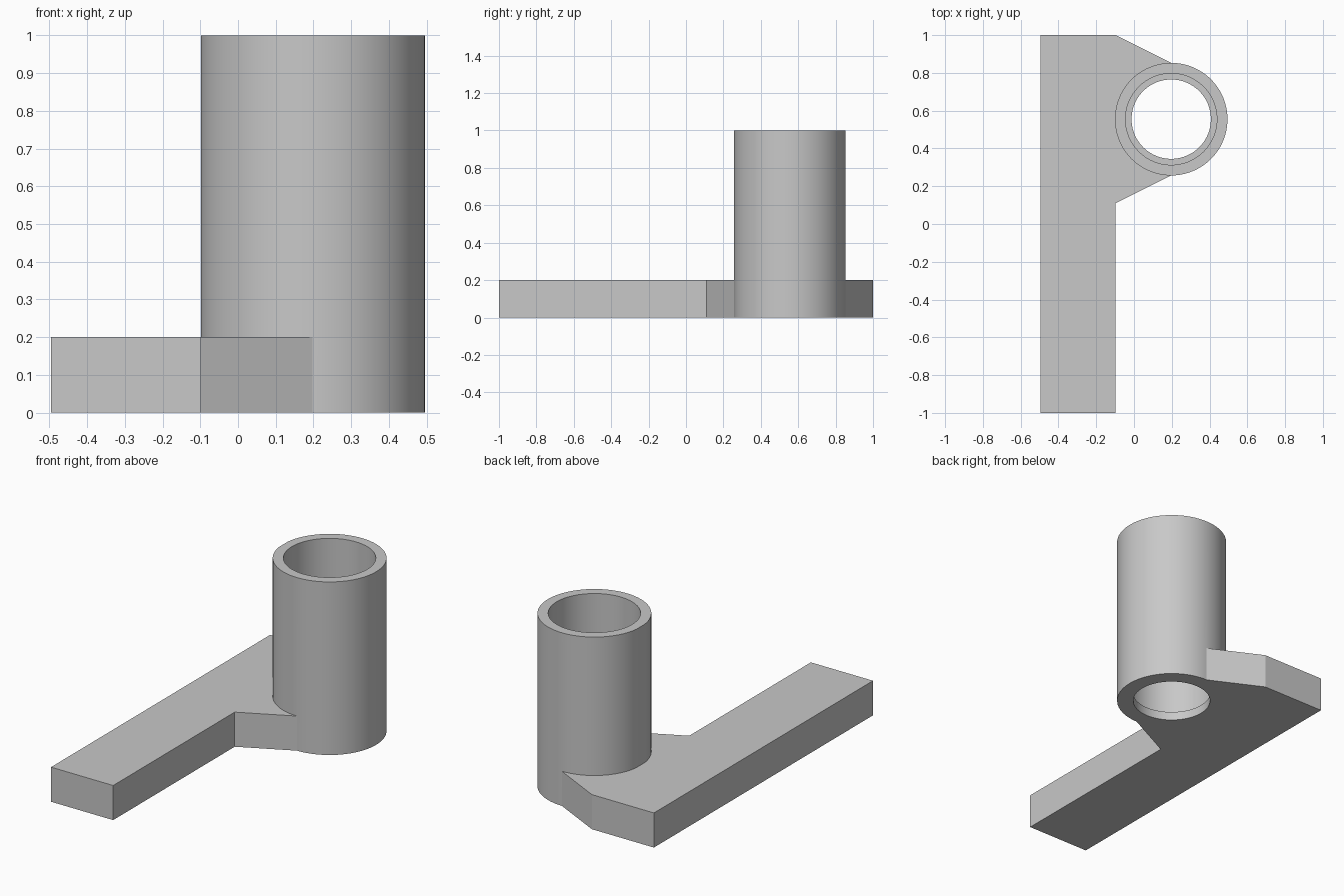
import bpy, bmesh, math

if "Cube" in bpy.data.objects:
    bpy.data.objects.remove(bpy.data.objects["Cube"], do_unlink=True)

SEGMENTS = 96
CX, CY = 0.197, 0.555           # tube axis
OUTER, BORE, LIP = 0.298, 0.242, 0.21
LEFT, RIGHT = -0.495, -0.098    # bar sides
PLATE, LIP_TOP, HEIGHT = 0.2, 0.05, 1.0

grey = bpy.data.materials.new("light grey")
grey.use_nodes = True
colour = (0.58, 0.58, 0.58, 1)
grey.diffuse_color = colour
grey.node_tree.nodes["Principled BSDF"].inputs["Base Color"].default_value = colour

bm = bmesh.new()


def ring(radius, z):
    """Circle round the tube axis, trimmed flat at the bar edge."""
    verts = []
    for i in range(SEGMENTS):
        a = math.tau * i / SEGMENTS - math.pi / 2
        x = max(CX + radius * math.cos(a), RIGHT)
        verts.append(bm.verts.new((x, CY + radius * math.sin(a), z)))
    return verts


def bridge(a, b, count=SEGMENTS):
    for i in range(count):
        j = (i + 1) % SEGMENTS
        bm.faces.new((a[i], a[j], b[j], b[i]))


# Tube with stepped bore; its lower half-wall is open where the plate joins
foot, collar, rim = (ring(OUTER, z) for z in (0, PLATE, HEIGHT))
bore_top, bore_low = ring(BORE, HEIGHT), ring(BORE, LIP_TOP)
lip_top, lip_low = ring(LIP, LIP_TOP), ring(LIP, 0)
half = SEGMENTS // 2
bridge(foot, collar, half)
for a, b in ((collar, rim), (rim, bore_top), (bore_top, bore_low),
             (bore_low, lip_top), (lip_top, lip_low), (lip_low, foot)):
    bridge(a, b)

# Flat bar with tapered gussets reaching the tube
outline = [(RIGHT, 1), (LEFT, 1), (LEFT, -1), (RIGHT, -1), (RIGHT, 0.11)]
low = [bm.verts.new((x, y, 0)) for x, y in outline]
top = [bm.verts.new((x, y, PLATE)) for x, y in outline]
for corners, circle in ((low, foot), (top, collar)):
    arc = circle[half:] + circle[:1]
    bm.faces.new(corners + arc[::-1])
low = [foot[half]] + low + [foot[0]]
top = [collar[half]] + top + [collar[0]]
for i in range(len(low) - 1):
    bm.faces.new((low[i], low[i + 1], top[i + 1], top[i]))

bmesh.ops.recalc_face_normals(bm, faces=bm.faces)
mesh = bpy.data.meshes.new("tube_bracket")
bm.to_mesh(mesh)
bm.free()
mesh.materials.append(grey)

bracket = bpy.data.objects.new("tube_bracket", mesh)
bpy.context.collection.objects.link(bracket)
bpy.ops.object.select_all(action="DESELECT")
bracket.select_set(True)
bpy.context.view_layer.objects.active = bracket
bpy.ops.object.shade_smooth_by_angle(angle=math.radians(20))
